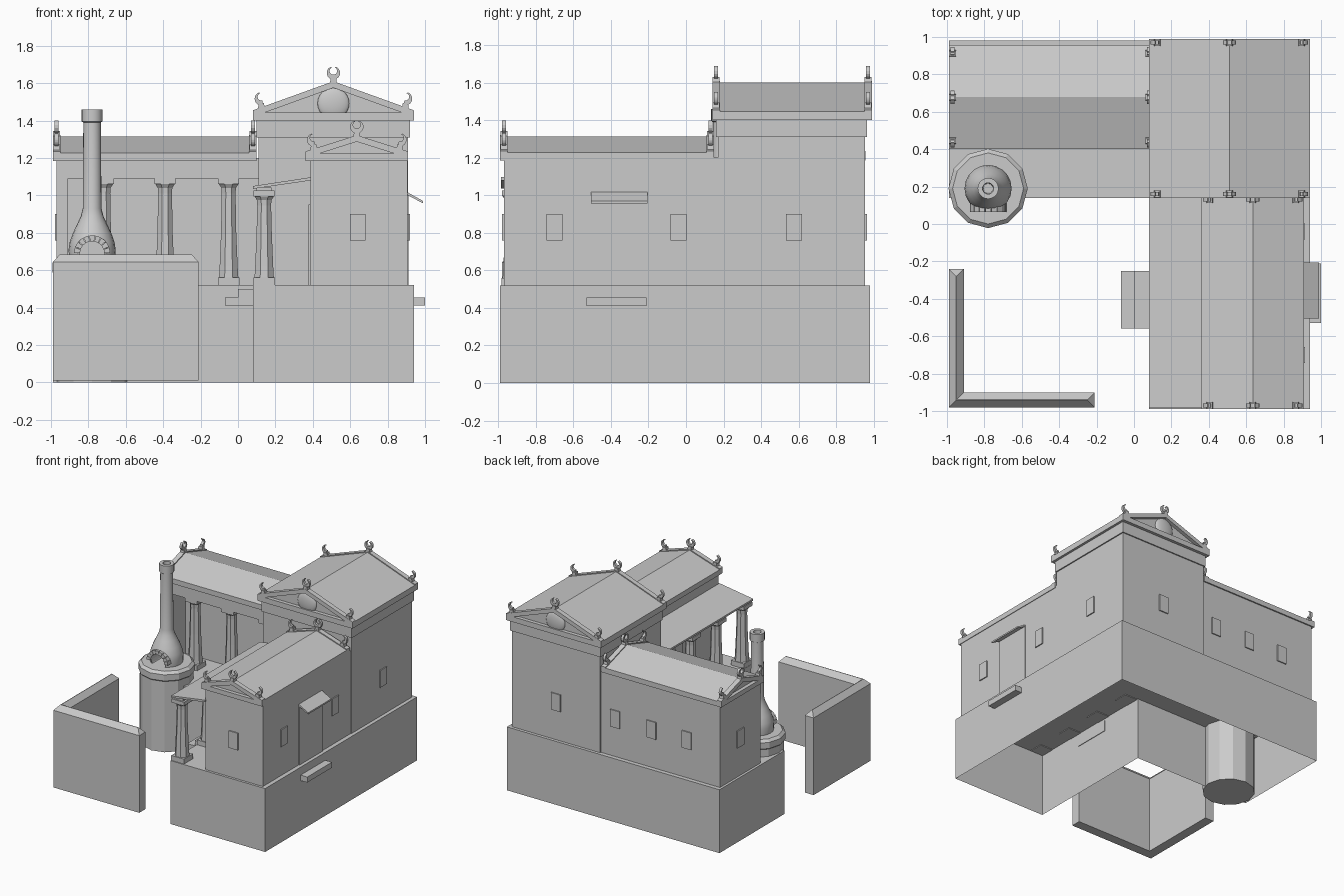
import bpy, bmesh
from math import sin, cos, radians, tau

cube = bpy.data.objects.get("Cube")
if cube:
    bpy.data.objects.remove(cube)

stone = bpy.data.materials.new("pale_grey_stone")
stone.use_nodes = True
GREY = (0.6, 0.6, 0.6, 1)
stone.diffuse_color = GREY
stone.node_tree.nodes["Principled BSDF"].inputs["Base Color"].default_value = GREY


def loft(name, rings, bottom=True, smooth=False):
    """Skin a stack of point rings and cap the ends."""
    bm = bmesh.new()
    rows = [[bm.verts.new(p) for p in ring] for ring in rings]
    n = len(rows[0])
    for a, b in zip(rows, rows[1:]):
        for i in range(n):
            j = (i + 1) % n
            bm.faces.new((a[i], a[j], b[j], b[i]))
    if bottom:
        bm.faces.new(rows[0][::-1])
    bm.faces.new(rows[-1])
    bmesh.ops.recalc_face_normals(bm, faces=bm.faces)
    mesh = bpy.data.meshes.new(name)
    bm.to_mesh(mesh)
    bm.free()
    mesh.materials.append(stone)
    obj = bpy.data.objects.new(name, mesh)
    bpy.context.collection.objects.link(obj)
    if smooth:
        bpy.ops.object.select_all(action="DESELECT")
        bpy.context.view_layer.objects.active = obj
        obj.select_set(True)
        bpy.ops.object.shade_smooth_by_angle(angle=radians(40))
    return obj


def place(axis, t, a, b):
    return {"x": (t, a, b), "y": (a, t, b), "z": (a, b, t)}[axis]


def prism(name, outline, axis, lo, hi, bottom=True):
    return loft(name, [[place(axis, t, a, b) for a, b in outline] for t in (lo, hi)], bottom)


def box(name, x0, x1, y0, y1, z0, z1):
    return prism(name, [(x0, y0), (x1, y0), (x1, y1), (x0, y1)], "z", z0, z1)


def lathe(name, profile, x, y, sides, smooth=False, turn=0.0):
    return loft(name, [[(x + r * cos(tau * (i + turn) / sides), y + r * sin(tau * (i + turn) / sides), z)
                        for i in range(sides)] for r, z in profile], smooth=smooth)


def crescent(name, axis, t, c, z, first, last, flip=1):
    """Horned roof ornament: thick arc tapering to points, on a small block."""
    steps = 12
    angles = [radians(first + (last - first) * i / steps) for i in range(steps + 1)]
    outer = [(c + flip * 0.036 * cos(a), z + 0.036 * sin(a)) for a in angles]
    inner = [(c + flip * 0.02 * cos(a), z + 0.01 + 0.02 * sin(a)) for a in reversed(angles)]
    prism(name, outer + inner, axis, t - 0.01, t + 0.01)
    base = [(c - 0.02, z - 0.065), (c + 0.02, z - 0.065), (c + 0.014, z - 0.024), (c - 0.014, z - 0.024)]
    prism(name + "_block", base, axis, t - 0.018, t + 0.018)


def gable_roof(name, axis, c, w, lo, hi, z0, eave, apex):
    """Cornice, roof slab, raking end strips, recessed gables and ornaments."""
    def chevron(up, thick, wide):
        return [(c - wide, eave + up), (c, apex + up), (c + wide, eave + up),
                (c + wide, eave - thick), (c, apex - thick), (c - wide, eave - thick)]
    cornice = [(c - w, z0), (c + w, z0), (c + w, eave - 0.012), (c - w, eave - 0.012)]
    prism(name + "_cornice", cornice, axis, lo, hi)
    prism(name + "_slab", chevron(-0.008, 0.035, w), axis, lo + 0.02, hi - 0.02)
    prism(name + "_tympanum", [(c - w, eave - 0.02), (c + w, eave - 0.02), (c, apex - 0.02)],
          axis, lo + 0.03, hi - 0.03)
    for t, s in ((lo, 1), (hi, -1)):
        ends = sorted((t, t + s * 0.04))
        prism(name + "_raking_strip", chevron(0, 0.035, w), axis, *ends)
        mid = t + s * 0.02
        crescent(name + "_ridge_ornament", axis, mid, c, apex + 0.045, 115, 425)
        for side in (-1, 1):
            crescent(name + "_corner_horn", axis, mid, c + side * (w - 0.045), eave + 0.062, 110, 285, -side)


def column(name, x, y, top):
    """Square foot, flared eight-sided shaft, square capital."""
    box(name + "_foot", x - 0.058, x + 0.058, y - 0.058, y + 0.058, 0.515, 0.56)
    lathe(name + "_shaft", [(0.056, 0.56), (0.052, 0.62), (0.044, 0.8), (0.04, top - 0.08),
                            (0.042, top - 0.05), (0.056, top - 0.03)], x, y, 8, turn=0.5)
    box(name + "_capital", x - 0.056, x + 0.056, y - 0.056, y + 0.056, top - 0.03, top)


def window(axis, t, a):
    h = 0.0425
    prism("window", [(a - h, 0.76), (a + h, 0.76), (a + h, 0.9), (a - h, 0.9)], axis, t - 0.009, t + 0.009)


FLOOR = 0.52

# Hollow L-shaped podium
podium = [(-0.99, 0.14), (0.08, 0.14), (0.08, -0.99), (0.94, -0.99), (0.94, 0.98), (-0.99, 0.98)]
prism("podium", podium, "z", 0, FLOOR, bottom=False)


# Courtyard corner wall with a pitched coping
def ell(t, z):
    return [(x, y, z) for x, y in (
        (-0.99 + t, -0.98 + t), (-0.21 - t, -0.98 + t), (-0.21 - t, -0.9 - t),
        (-0.91 - t, -0.9 - t), (-0.91 - t, -0.24 - t), (-0.99 + t, -0.24 - t))]


loft("courtyard_wall", [ell(0, 0.01), ell(0, 0.643), ell(0.038, 0.685)])

# Tall hall
box("hall_walls", 0.11, 0.91, 0.17, 0.955, FLOOR, 1.32)
box("hall_frieze", 0.1, 0.92, 0.16, 0.965, 1.31, 1.41)
gable_roof("hall_roof", "y", 0.51, 0.43, 0.14, 0.99, 1.4, 1.455, 1.61)
for y in (0.17, 0.96):
    bpy.ops.mesh.primitive_uv_sphere_add(segments=24, ring_count=12, radius=0.085, location=(0.51, y, 1.492))
    shield = bpy.context.object
    shield.name = "gable_shield"
    shield.scale.y = 0.3
    shield.data.materials.append(stone)
    bpy.ops.object.shade_smooth_by_angle()
window("x", 0.91, 0.575)
window("y", 0.955, 0.51)

# Front wing
box("front_wing_walls", 0.385, 0.905, -0.97, 0.17, FLOOR, 1.2)
gable_roof("front_wing_roof", "y", 0.635, 0.275, -0.99, 0.15, 1.185, 1.235, 1.322)
window("y", -0.97, 0.64)
for y in (-0.7, -0.04):
    window("x", 0.905, y)

# Side door with canopy and step
box("side_door", 0.9, 0.912, -0.505, -0.205, FLOOR, 1.0)
prism("door_canopy", [(0.9, 1.02), (0.99, 0.97), (0.99, 0.957), (0.9, 1.005)], "y", -0.505, -0.205)
box("side_step", 0.93, 1.0, -0.53, -0.21, 0.41, 0.455)

# Lean-to porch on the courtyard side
prism("lean_to_roof", [(0.08, 1.035), (0.39, 1.08), (0.39, 1.097), (0.08, 1.05)], "y", -0.985, 0.17)
box("lean_to_beam", 0.1, 0.18, -0.97, 0.16, 1.02, 1.042)
for y in (-0.925, -0.59, -0.26, 0.075):
    column("porch_column", 0.14, y, 1.025)
box("porch_door", 0.377, 0.39, -0.5, -0.31, FLOOR, 0.95)
prism("courtyard_steps", [(-0.07, 0.41), (0.085, 0.41), (0.085, 0.5), (0, 0.5), (0, 0.455), (-0.07, 0.455)],
      "y", -0.56, -0.25)

# Back wing with an open colonnade
box("back_wing_walls", -0.97, 0.12, 0.62, 0.945, FLOOR, 1.2)
box("back_wing_end_wall", -0.97, -0.91, 0.42, 0.63, FLOOR, 1.2)
box("back_wing_beam", -0.97, 0.12, 0.415, 0.52, 1.09, 1.2)
gable_roof("back_wing_roof", "x", 0.678, 0.278, -0.99, 0.1, 1.185, 1.235, 1.322)
for x in (-0.72, -0.39, -0.05):
    column("colonnade_column", x, 0.475, 1.09)
for x in (-0.02, -0.35, -0.67):
    window("y", 0.945, x)
window("x", -0.97, 0.685)

# Round oven stand
OX, OY = -0.78, 0.19
lathe("oven_stand", [(0.2, 0), (0.2, 0.58), (0.212, 0.59), (0.212, 0.64), (0.19, 0.66)], OX, OY, 12)

# Oven dome and chimney, with an arched mouth cut in the front
dome = lathe("oven_dome", [(0.122, 0.655), (0.126, 0.71), (0.12, 0.75), (0.102, 0.8), (0.078, 0.85),
                           (0.06, 0.89), (0.05, 0.93), (0.047, 1.39), (0.056, 1.395), (0.056, 1.46),
                           (0.03, 1.46), (0.026, 1.3)], OX, OY, 20, smooth=True)
arch = [(OX + 0.066 * cos(tau * i / 16), 0.69 + 0.066 * sin(tau * i / 16)) for i in range(16)]
cutter = prism("mouth_cutter", arch, "y", OY - 0.2, OY + 0.05)
cutter.hide_render = True
cut = dome.modifiers.new("mouth", "BOOLEAN")
cut.operation = "DIFFERENCE"
cut.object = cutter
bpy.context.view_layer.objects.active = dome
bpy.ops.object.modifier_apply(modifier=cut.name)
bpy.data.objects.remove(cutter)

# Wedge stones around the mouth
for i in range(9):
    a0, a1 = radians(20 * i + 1), radians(20 * i + 19)
    wedge = [(OX + r * cos(a), 0.69 + r * sin(a)) for r, a in ((0.065, a0), (0.097, a0), (0.097, a1), (0.065, a1))]
    prism("mouth_stone", wedge, "y", OY - 0.125, OY - 0.06)
